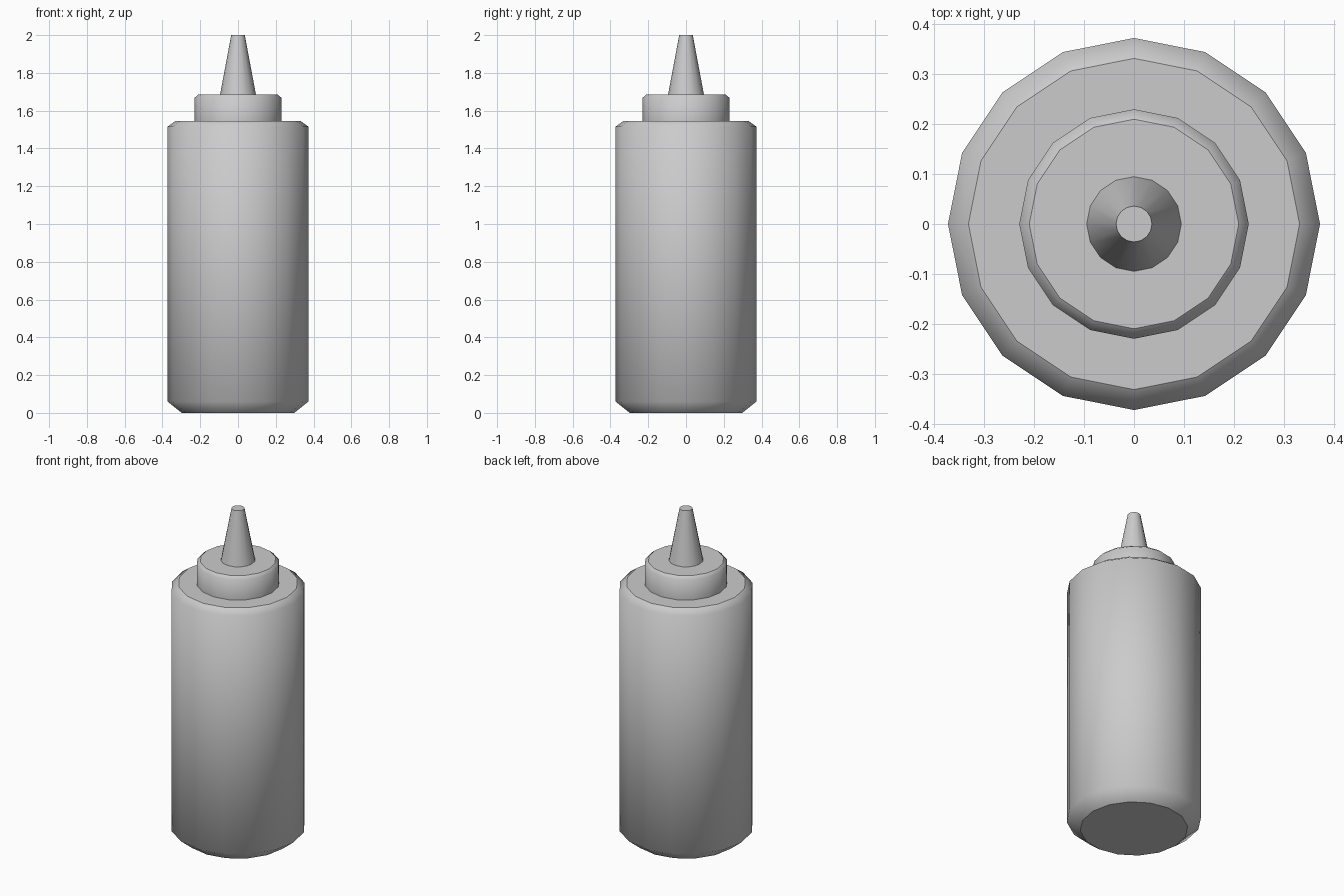
import bpy, bmesh, math

if "Cube" in bpy.data.objects:
    bpy.data.objects.remove(bpy.data.objects["Cube"])

SIDES = 16


def lathe(name, profile):
    """Closed 16-sided solid from (radius, z) points; smooth wall, sharp flat ends."""
    bm = bmesh.new()
    rings = []
    for r, z in profile:
        rings.append([bm.verts.new((r * math.cos(2 * math.pi * i / SIDES),
                                    r * math.sin(2 * math.pi * i / SIDES), z))
                      for i in range(SIDES)])
    for low, high in zip(rings, rings[1:]):
        for i in range(SIDES):
            j = (i + 1) % SIDES
            bm.faces.new((low[i], low[j], high[j], high[i])).smooth = True
    for end in (bm.faces.new(rings[0][::-1]), bm.faces.new(rings[-1])):
        for edge in end.edges:
            edge.smooth = False
    mesh = bpy.data.meshes.new(name)
    bm.to_mesh(mesh)
    bm.free()
    obj = bpy.data.objects.new(name, mesh)
    bpy.context.collection.objects.link(obj)
    return obj


# Bottle body with chamfered base and shoulder
lathe("bottle_body", [(0.298, 0), (0.373, 0.06), (0.373, 1.515), (0.332, 1.545)])

# Screw cap with chamfered top rim
lathe("cap", [(0.23, 1.545), (0.23, 1.668), (0.21, 1.685)])

# Tapered nozzle
lathe("nozzle", [(0.095, 1.685), (0.036, 2.0)])
